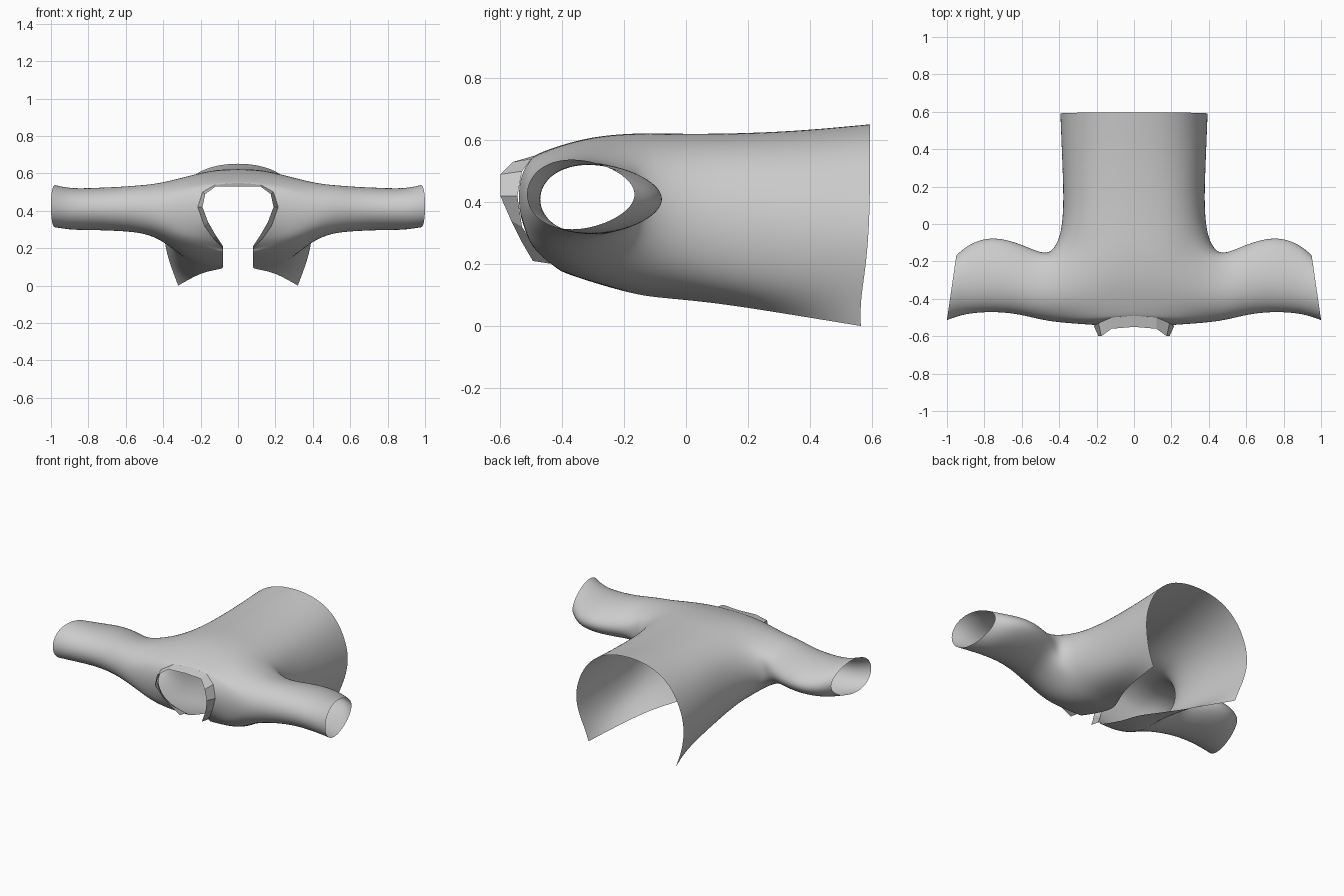
import bpy, bmesh
from math import cos, sin, radians

if "Cube" in bpy.data.objects:
    bpy.data.objects.remove(bpy.data.objects["Cube"])


def finish(name, bm, levels):
    """Turn a right-hand half into a mirrored, smoothed object."""
    bmesh.ops.recalc_face_normals(bm, faces=bm.faces)
    mesh = bpy.data.meshes.new(name)
    bm.to_mesh(mesh)
    bm.free()
    obj = bpy.data.objects.new(name, mesh)
    bpy.context.collection.objects.link(obj)
    mirror = obj.modifiers.new("mirror", 'MIRROR')
    mirror.use_clip = True
    if levels:
        sub = obj.modifiers.new("smooth", 'SUBSURF')
        sub.levels = sub.render_levels = levels
        sub.boundary_smooth = 'PRESERVE_CORNERS'
        for p in mesh.polygons:
            p.use_smooth = True
    return obj


# Torso half-sections (x, z) from spine round to the open front edge, by y
sections = {
    0.59: [(0, .66), (.18, .635), (.325, .53), (.405, .33), (.385, .18), (.35, .08), (.32, 0)],
    0.35: [(0, .635), (.18, .615), (.33, .52), (.395, .34), (.375, .18), (.325, .09), (.26, .035)],
    0.10: [(0, .625), (.18, .61), (.32, .53), (.385, .36), (.365, .2), (.30, .11), (.18, .075)],
    -0.07: [(0, .625), (.18, .615), (.34, .535), (.405, .39), (.375, .22), (.27, .115), (.08, .09)],
    -0.16: [(0, .625), (.18, .62), (.38, .53), (.47, .41), (.40, .25), (.27, .115), (.08, .1)],
    -0.30: [(0, .615), (.2, .61), (.4, .555), (.43, .4), (.40, .23), (.27, .135), (.08, .14)],
    -0.42: [(0, .58), (.2, .58), (.4, .55), (.43, .4), (.40, .245), (.27, .185), (.08, .18)],
}
shoulder = [(0, -.475, .56), (.2, -.51, .54), (.4, -.515, .48), (.42, -.53, .4),
            (.39, -.52, .3), (.27, -.51, .25), (.08, -.41, .19)]
neck = [(0, -.49, .55), (.12, -.5, .54), (.19, -.53, .5), (.215, -.545, .42),
        (.18, -.53, .32), (.13, -.485, .25), (.08, -.43, .2)]
rows = [[(x, y, z) for x, z in pts] for y, pts in sections.items()] + [shoulder, neck]
# The hem is cut slightly shorter towards the front
rows[0] = [(x, .595 - .05 * (abs(z - .4) / .4) ** 2 * (z < .4), z) if z > .05 else (x, .565, z)
           for x, y, z in rows[0]]

# Jacket shell, leaving an armhole in the side
bm = bmesh.new()
grid = [[bm.verts.new(p) for p in row] for row in rows]
for i in range(len(rows) - 1):
    for j in range(6):
        if not (4 <= i < 7 and 2 <= j < 4):
            bm.faces.new((grid[i][j], grid[i + 1][j], grid[i + 1][j + 1], grid[i][j + 1]))

# Sleeve: rings grown from the armhole (x, back y, front y, low z, high z, slant)
armhole = [(4, 3), (4, 2), (5, 2), (6, 2), (7, 2), (7, 3), (7, 4), (6, 4), (5, 4), (4, 4)]
ring = [grid[i][j] for i, j in armhole]
for x, y0, y1, z0, z1, slant in [
        (.51, -.145, -.515, .28, .54, .0),
        (.63, -.09, -.485, .29, .53, .0),
        (.76, -.06, -.475, .295, .525, .0),
        (.89, -.095, -.485, .295, .52, .015),
        (.975, -.16, -.52, .31, .54, .027)]:
    new = []
    for k in range(10):
        c, s = cos(radians(36 * k)), sin(radians(36 * k))
        taper = 1.03 - .22 * c          # pinched along the underarm side
        new.append(bm.verts.new((x - slant * c,
                                 (y0 + y1) / 2 + c * (y0 - y1) / 2 * 1.03,
                                 (z0 + z1) / 2 + s * (z1 - z0) / 2 * taper)))
    for k in range(10):
        n = (k + 1) % 10
        bm.faces.new((ring[k], ring[n], new[n], new[k]))
    ring = new
for v in [v for v in bm.verts if not v.link_faces]:
    bm.verts.remove(v)
finish("jacket_shell", bm, 3)

# Stand-up collar strip with crisp facets
rim = [(0, -.55, .53), (.12, -.56, .53), (.175, -.6, .49), (.19, -.6, .42),
       (.16, -.565, .34), (.12, -.53, .27), (.08, -.495, .21)]
bm = bmesh.new()
a = [bm.verts.new(p) for p in neck]
b = [bm.verts.new(p) for p in rim]
for k in range(6):
    bm.faces.new((a[k], a[k + 1], b[k + 1], b[k]))
finish("collar", bm, 0)
